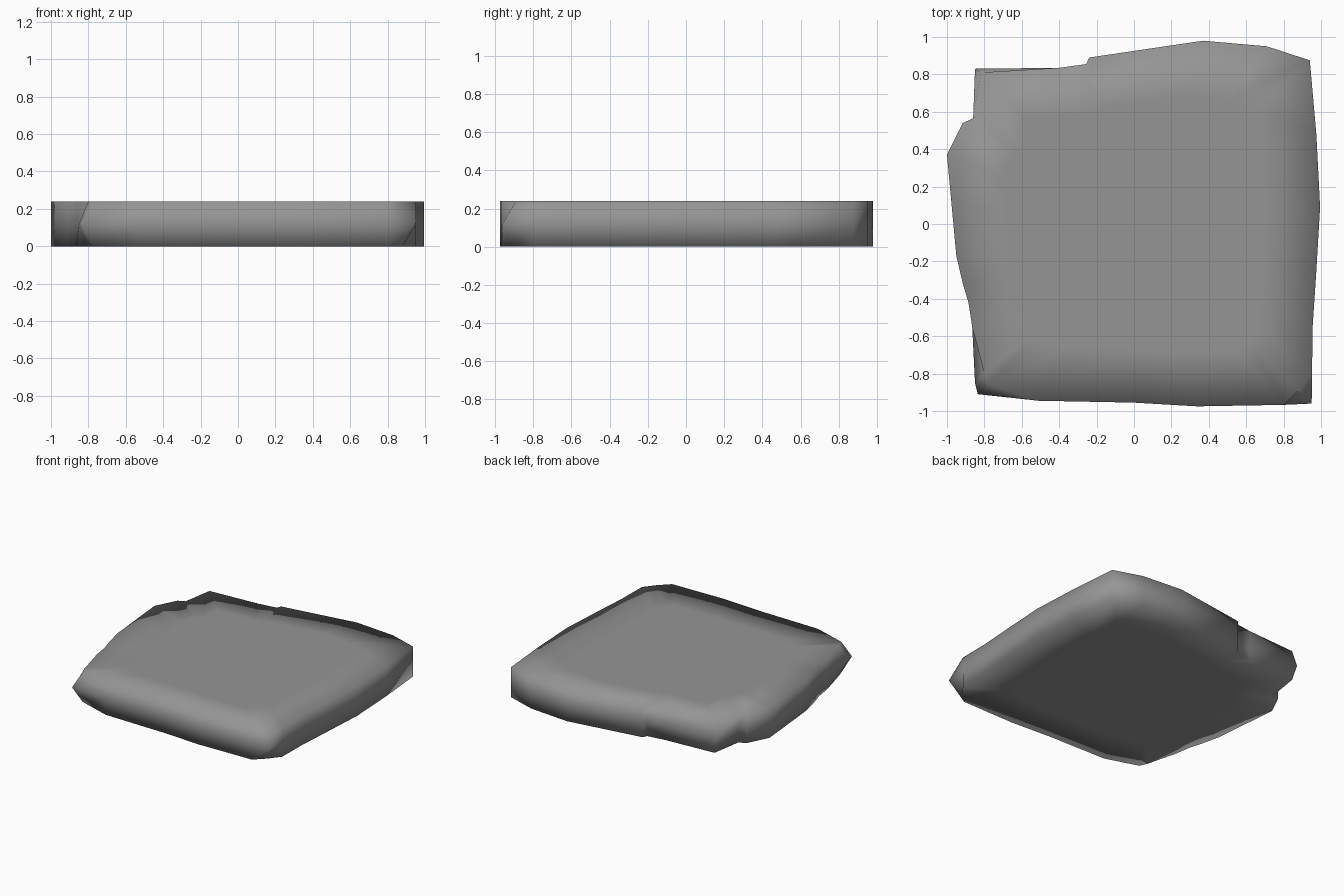
import bpy, bmesh

if "Cube" in bpy.data.objects:
    bpy.data.objects.remove(bpy.data.objects["Cube"])

HEIGHT = 0.24

# Irregular slab outline, counterclockwise from the front left corner
OUTLINE = [(-0.835, -0.91), (-0.51, -0.945), (0.0, -0.955), (0.34, -0.975),
           (0.80, -0.967), (0.95, -0.96), (0.952, -0.80),
           (0.955, -0.55), (0.975, -0.25), (0.995, 0.09),
           (0.975, 0.48), (0.94, 0.875), (0.71, 0.95), (0.37, 0.98),
           (-0.24, 0.89), (-0.255, 0.855), (-0.4, 0.835), (-0.85, 0.83),
           (-0.86, 0.565), (-0.915, 0.54), (-1.0, 0.37), (-0.975, 0.1),
           (-0.95, -0.17), (-0.915, -0.32), (-0.885, -0.42), (-0.865, -0.55),
           (-0.85, -0.85)]

# How far the worn corners retreat at the top and bottom rims
WORN = {(-0.835, -0.91): (0.06, 0.05), (-0.85, -0.85): (0.05, 0.05),
        (0.95, -0.96): (-0.07, 0.07), (-0.85, 0.83): (0.03, -0.02)}

bm = bmesh.new()


def ring(scale, z, worn=True):
    verts = []
    for p in OUTLINE:
        dx, dy = WORN.get(p, (0, 0)) if worn else (0, 0)
        verts.append(bm.verts.new(((p[0] + dx) * scale, (p[1] + dy) * scale, z)))
    return verts


def bridge(a, b):
    n = len(a)
    for i in range(n):
        j = (i + 1) % n
        bm.faces.new((a[i], a[j], b[j], b[i]))


# Flat centre, softly shaded border, walls with a full outline at mid height
rings = [ring(0.7, 0), ring(1, 0), ring(1, HEIGHT / 2, False),
         ring(1, HEIGHT), ring(0.7, HEIGHT)]
for lower, upper in zip(rings, rings[1:]):
    bridge(lower, upper)
bm.faces.new(rings[0][::-1])
bm.faces.new(rings[-1])
bmesh.ops.recalc_face_normals(bm, faces=bm.faces)

# Smooth everywhere, like a worn stone
for face in bm.faces:
    face.smooth = True

mesh = bpy.data.meshes.new("stone_slab")
bm.to_mesh(mesh)
bm.free()
slab = bpy.data.objects.new("stone_slab", mesh)
bpy.context.collection.objects.link(slab)

# Dark grey stone
stone = bpy.data.materials.new("dark_stone")
stone.diffuse_color = (0.3, 0.3, 0.3, 1)
stone.use_nodes = True
stone.node_tree.nodes["Principled BSDF"].inputs["Base Color"].default_value = stone.diffuse_color
mesh.materials.append(stone)
